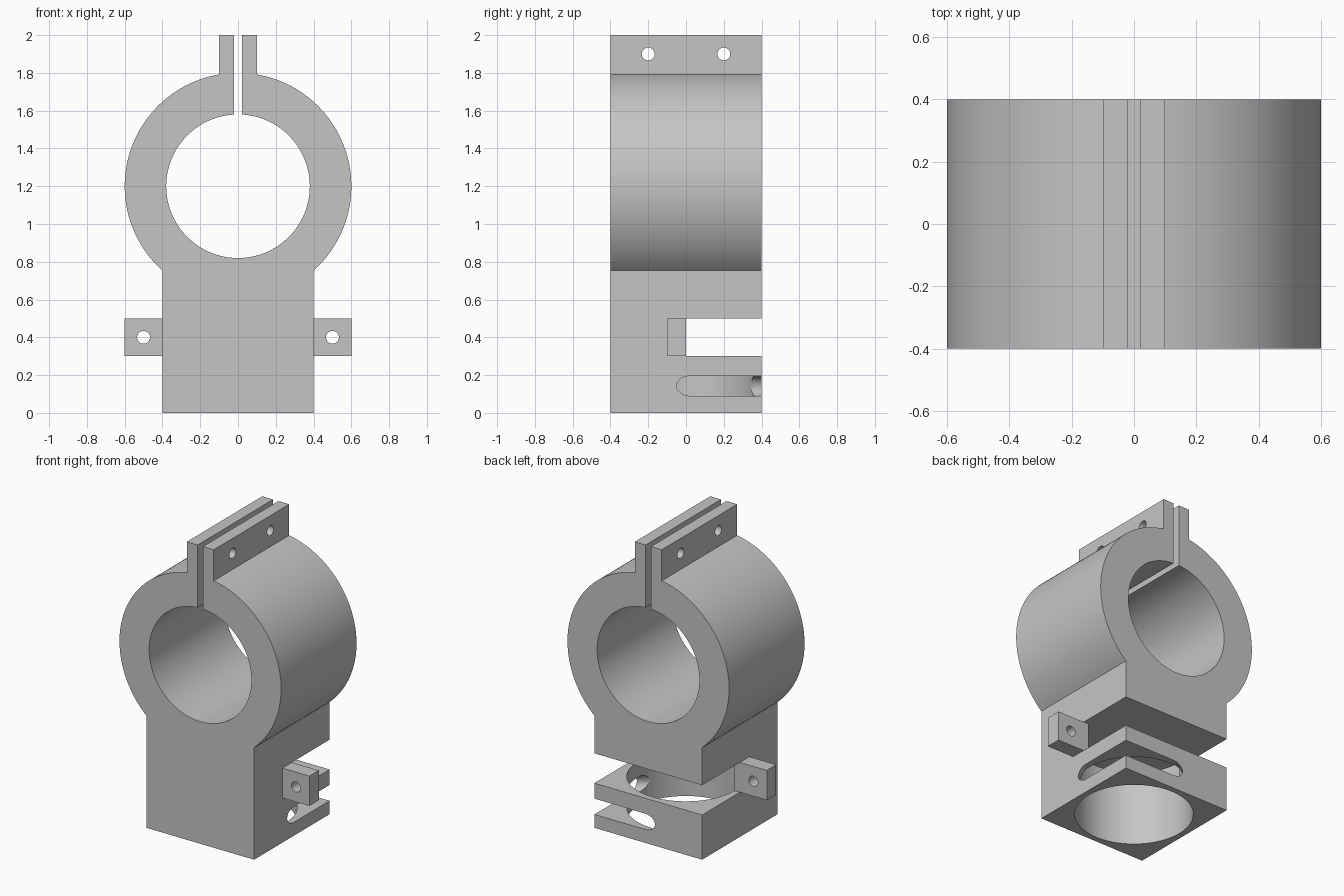
import bpy, bmesh, math
from mathutils import Matrix, Vector

cube = bpy.data.objects.get("Cube")
if cube:
    bpy.data.objects.remove(cube, do_unlink=True)

grey = bpy.data.materials.new("plain_grey")
grey.use_nodes = True
colour = (0.56, 0.56, 0.56, 1)
grey.diffuse_color = colour
grey.node_tree.nodes["Principled BSDF"].inputs["Base Color"].default_value = colour


def prism(name, profile, origin, u, v, depth):
    """Closed profile in the plane (u, v), extruded by the vector depth."""
    bm = bmesh.new()
    o, u, v = Vector(origin), Vector(u), Vector(v)
    face = bm.faces.new([bm.verts.new(o + u * a + v * b) for a, b in profile])
    ext = bmesh.ops.extrude_face_region(bm, geom=[face])["geom"]
    bmesh.ops.translate(bm, vec=Vector(depth),
                        verts=[g for g in ext if isinstance(g, bmesh.types.BMVert)])
    bmesh.ops.recalc_face_normals(bm, faces=bm.faces)
    mesh = bpy.data.meshes.new(name)
    bm.to_mesh(mesh)
    bm.free()
    mesh.materials.append(grey)
    ob = bpy.data.objects.new(name, mesh)
    bpy.context.collection.objects.link(ob)
    return ob


def box(name, lo, hi):
    w, d, h = (b - a for a, b in zip(lo, hi))
    return prism(name, [(0, 0), (w, 0), (w, d), (0, d)], lo, (1, 0, 0), (0, 1, 0), (0, 0, h))


def arc(r, start, end, n, cx=0, cy=0):
    angles = [start + (end - start) * i / n for i in range(n + 1)]
    return [(cx + r * math.cos(a), cy + r * math.sin(a)) for a in angles]


def circle(r, n):
    return arc(r, 0, math.tau, n)[:-1]


def combine(target, tool, operation):
    mod = target.modifiers.new("join_or_cut", 'BOOLEAN')
    mod.operation, mod.solver, mod.object = operation, 'EXACT', tool
    bpy.context.view_layer.objects.active = target
    bpy.ops.object.modifier_apply(modifier=mod.name)
    bpy.data.objects.remove(tool, do_unlink=True)


X, Y, Z = (1, 0, 0), (0, 1, 0), (0, 0, 1)
HALF, RING_Z, OUTER, INNER = 0.4, 1.2, 0.6, 0.38
LUG, SLIT = 0.1, 0.02

# Split ring on a square block: one half outline, mirrored
half = [(HALF, 0)]
half += arc(OUTER, -math.acos(HALF / OUTER), math.acos(LUG / OUTER), 64, cy=RING_Z)
half += [(LUG, 2), (SLIT, 2)]
half += arc(INNER, math.acos(SLIT / INNER), -math.pi / 2, 64, cy=RING_Z)
outline = half + [(-x, z) for x, z in reversed(half[:-1])]
body = prism("clamp_body", outline, (0, -HALF, 0), X, Z, (0, 2 * HALF, 0))

# Side ears
for s in (-1, 1):
    xs = sorted((s * 0.38, s * 0.6))
    combine(body, box("side_ear", (xs[0], -0.1, 0.3), (xs[1], 0, 0.5)), 'UNION')

# Rear notch and vertical socket
combine(body, box("rear_notch", (-0.7, 0, 0.3), (0.7, 0.6, 0.5)), 'DIFFERENCE')
combine(body, prism("socket", circle(0.36, 128), (0, 0, -0.1), X, Y, (0, 0, 0.6)), 'DIFFERENCE')

# Rounded slot running out through one rear corner
r, reach, d = 0.053, 0.265, math.sqrt(0.5)
stadium = (arc(r, -math.pi / 2, math.pi / 2, 20, cx=reach)
           + arc(r, math.pi / 2, 3 * math.pi / 2, 20, cx=-reach))
combine(body, prism("corner_slot", stadium, (0, 0, 0.143), (d, -d, 0), Z, (0.8, 0.8, 0)),
        'DIFFERENCE')

# Screw holes through the ears and the top lugs
for s in (-1, 1):
    combine(body, prism("ear_hole", circle(0.034, 32), (s * 0.5, -0.2, 0.4), X, Z, (0, 0.3, 0)),
            'DIFFERENCE')
    combine(body, prism("lug_hole", circle(0.034, 32), (-0.2, s * 0.2, 1.9), Y, Z, (0.4, 0, 0)),
            'DIFFERENCE')

# Smooth curves, crisp edges
bpy.ops.object.select_all(action='DESELECT')
body.select_set(True)
bpy.context.view_layer.objects.active = body
bpy.ops.object.shade_smooth_by_angle(angle=math.radians(30))
